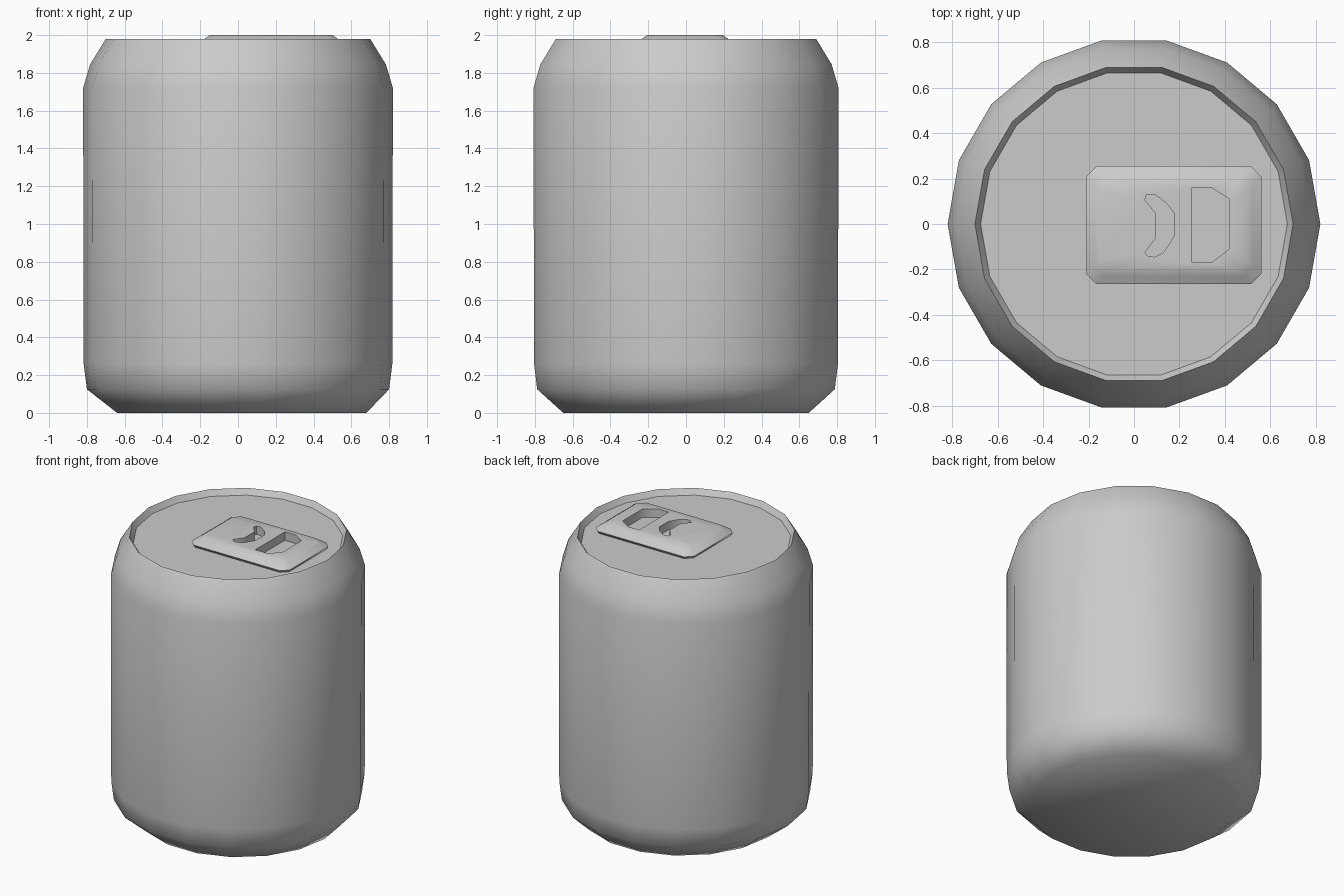
import bpy, bmesh, math

if "Cube" in bpy.data.objects:
    bpy.data.objects.remove(bpy.data.objects["Cube"])

LID_Z = 1.94


def finish(bm, name, angle):
    bmesh.ops.recalc_face_normals(bm, faces=bm.faces)
    mesh = bpy.data.meshes.new(name)
    bm.to_mesh(mesh)
    bm.free()
    obj = bpy.data.objects.new(name, mesh)
    bpy.context.collection.objects.link(obj)
    bpy.ops.object.select_all(action='DESELECT')
    obj.select_set(True)
    bpy.context.view_layer.objects.active = obj
    bpy.ops.object.shade_smooth_by_angle(angle=math.radians(angle))
    return obj


def ring(bm, points, z):
    return [bm.verts.new((x, y, z)) for x, y in points]


def bridge(bm, a, b):
    n = len(a)
    for i in range(n):
        bm.faces.new((a[i], a[(i + 1) % n], b[(i + 1) % n], b[i]))


def fill(bm, loops):
    edges = []
    for lp in loops:
        for i, v in enumerate(lp):
            w = lp[(i + 1) % len(lp)]
            edges.append(bm.edges.get((v, w)) or bm.edges.new((v, w)))
    bmesh.ops.triangle_fill(bm, edges=edges, use_beauty=True, normal=(0, 0, 1))


# can body: 18-sided lathe, recessed lid included (radius, z, x offset)
profile = [(0.66, 0, 0.02), (0.80, 0.125, 0), (0.817, 0.26, 0), (0.82, 1.72, 0),
           (0.783, 1.845, 0), (0.70, 1.98, 0), (0.675, LID_Z, 0)]
bm = bmesh.new()
rings = []
for r, z, dx in profile:
    pts = [(dx + r * math.cos(math.radians(20 * i)), r * math.sin(math.radians(20 * i)))
           for i in range(18)]
    rings.append(ring(bm, pts, z))
for a, b in zip(rings, rings[1:]):
    bridge(bm, a, b)
bm.faces.new(rings[0])
bm.faces.new(rings[-1])
finish(bm, "can_body", 50)


# pull tab: rounded slab with two openings
def slab(inset):
    x0, x1, y0, y1, c = -0.21 + inset, 0.56 - inset, -0.265 + inset, 0.255 - inset, 0.045
    return [(x0, y0 + c), (x0 + c, y0), (x1 - c, y0), (x1, y0 + c),
            (x1, y1 - c), (x1 - c, y1), (x0 + c, y1), (x0, y1 - c)]


finger_hole = [(0.255, 0.16), (0.34, 0.16), (0.42, 0.11), (0.42, -0.11),
               (0.34, -0.17), (0.255, -0.17)]
crescent = [(0.048, 0.105), (0.055, 0.13), (0.09, 0.13), (0.14, 0.095), (0.175, 0.05),
            (0.175, -0.055), (0.13, -0.125), (0.09, -0.145), (0.06, -0.14),
            (0.048, -0.125), (0.094, -0.065), (0.094, 0.05)]
bm = bmesh.new()
outer = [ring(bm, slab(i), z) for i, z in
         [(0.01, LID_Z - 0.004), (0, 1.957), (0.035, 1.983), (0.06, 2.0)]]
for a, b in zip(outer, outer[1:]):
    bridge(bm, a, b)
tops, bottoms = [outer[-1]], [outer[0]]
for hole in (finger_hole, crescent):
    t, b = ring(bm, hole, 2.0), ring(bm, hole, LID_Z - 0.004)
    bridge(bm, t, b)
    tops.append(t)
    bottoms.append(b)
fill(bm, tops)
fill(bm, bottoms)
finish(bm, "pull_tab", 60)
